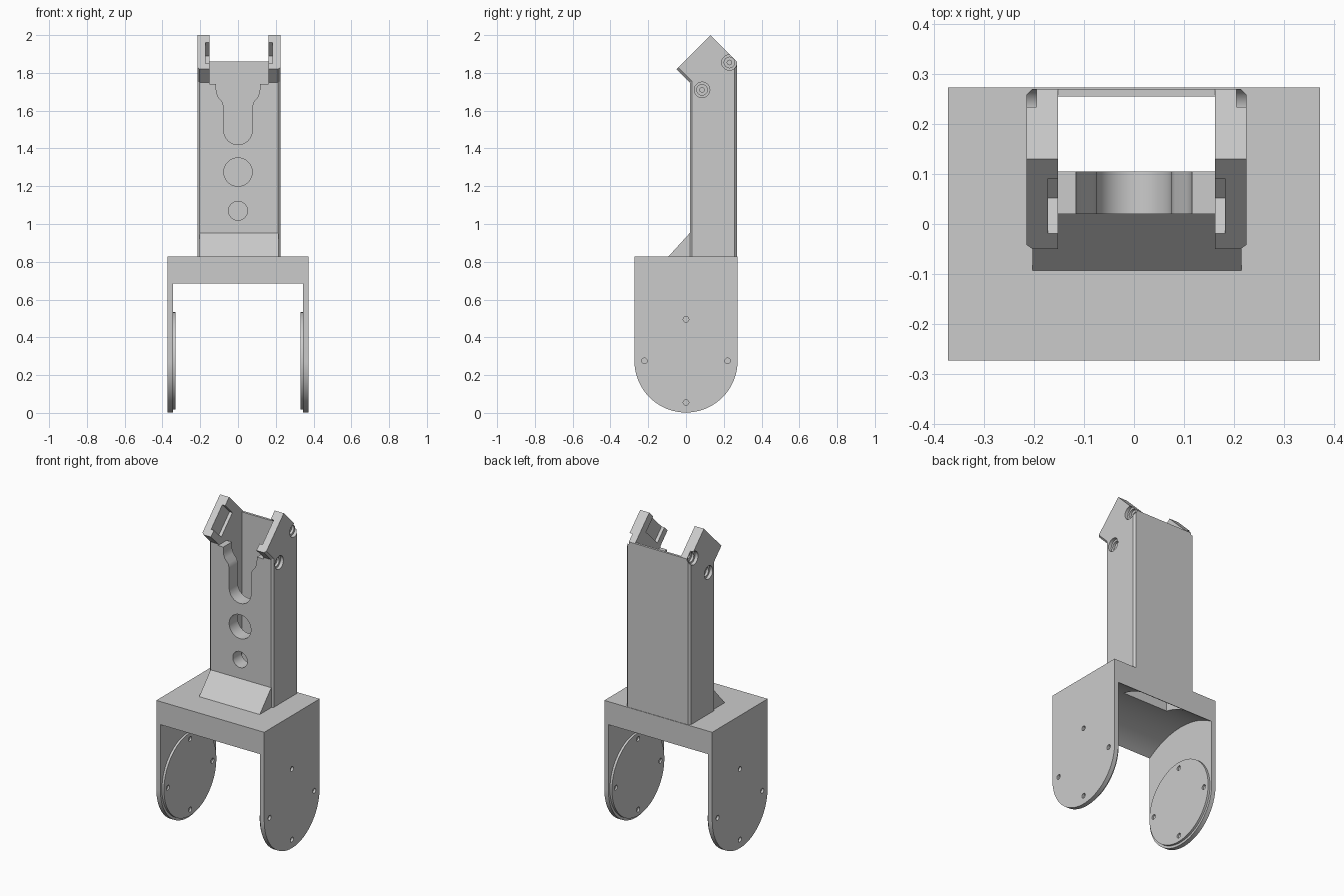
import bpy, bmesh, math
from mathutils import Matrix

if "Cube" in bpy.data.objects:
    bpy.data.objects.remove(bpy.data.objects["Cube"], do_unlink=True)

grey = bpy.data.materials.new("plain grey")
grey.use_nodes = True
grey.diffuse_color = (0.6, 0.6, 0.6, 1)
grey.node_tree.nodes["Principled BSDF"].inputs["Base Color"].default_value = (0.6, 0.6, 0.6, 1)


def prism(name, pts, axis, lo, hi, bevel=None):
    """Extrude a profile along x (points are y, z) or along y (points are x, z)."""
    bm = bmesh.new()
    place = (lambda p, d: (d, p[0], p[1])) if axis == "x" else (lambda p, d: (p[0], d, p[1]))
    face = bm.faces.new([bm.verts.new(place(p, lo)) for p in pts])
    new = bmesh.ops.extrude_face_region(bm, geom=[face])["geom"]
    for v in new:
        if isinstance(v, bmesh.types.BMVert):
            v.co["xy".index(axis)] = hi
    bmesh.ops.recalc_face_normals(bm, faces=bm.faces)
    if bevel:
        edges = [e for e in bm.edges if bevel(e)]
        bmesh.ops.bevel(bm, geom=edges, offset=0.012, segments=1, affect="EDGES")
    mesh = bpy.data.meshes.new(name)
    bm.to_mesh(mesh)
    bm.free()
    mesh.materials.append(grey)
    ob = bpy.data.objects.new(name, mesh)
    bpy.context.collection.objects.link(ob)
    return ob


def circle(a, b, r, n=64):
    return [(a + r * math.cos(2 * math.pi * i / n), b + r * math.sin(2 * math.pi * i / n))
            for i in range(n)]


def rect(a0, a1, b0, b1):
    return [(a0, b0), (a1, b0), (a1, b1), (a0, b1)]


def cut(ob, cutter):
    bpy.context.view_layer.objects.active = ob
    mod = ob.modifiers.new("cut", "BOOLEAN")
    mod.operation = "DIFFERENCE"
    mod.solver = "EXACT"
    mod.object = cutter
    bpy.ops.object.modifier_apply(modifier=mod.name)
    bpy.data.objects.remove(cutter, do_unlink=True)


PIVOT, R = 0.275, 0.273        # fork pivot height and end radius
MID, HALF, INNER = 0.005, 0.22, 0.157   # tower centre, half width, shaft half width


def shaft():
    return prism("shaft_cutter", rect(0.105, 0.255, 0.3, 2.5), "x", MID - INNER, MID + INNER)


# Fork: rounded side outline hollowed by a cylinder around the pivot
arc = [(R * math.cos(t), PIVOT + R * math.sin(t))
       for t in [math.pi + math.pi * i / 48 for i in range(49)]]
fork = prism("fork", arc + [(R, 0.828), (-R, 0.828)], "x", -0.372, 0.372)
cut(fork, prism("clearance_cutter", circle(0, PIVOT, 0.492, 128), "x", -0.344, 0.344))
cut(fork, shaft())

# Raised discs inside each fork arm, with blind screw holes on both faces
parts = [fork]
for side, label in ((1, "left"), (-1, "right")):
    disc = prism(label + "_pivot_disc", circle(0, PIVOT, 0.258), "x",
                 *sorted((side * 0.330, side * 0.3442)))
    for i in range(4):
        y = 0.22 * math.cos(i * math.pi / 2)
        z = PIVOT + 0.22 * math.sin(i * math.pi / 2)
        for ob, a, b in ((fork, 0.357, 0.4), (disc, 0.32, 0.341)):
            cut(ob, prism("screw_cutter", circle(y, z, 0.015, 20), "x",
                          *sorted((side * a, side * b))))
    parts.append(disc)

# Tower: side outline with an angled head, front and back corners chamfered
outline = [(0.02, 0.828), (0.27, 0.828), (0.27, 1.86), (0.13, 2.0), (-0.05, 1.82), (0.02, 1.75)]


def corner_edge(e):
    a, b = (v.co for v in e.verts)
    along_side = abs(a.x - b.x) < 1e-4
    mid = (a + b) / 2
    upright = abs(a.y - b.y) < 1e-4
    return along_side and (upright or mid.y < 0)


tower = prism("tower", outline, "x", MID - HALF, MID + HALF, corner_edge)
cut(tower, shaft())
cut(tower, prism("head_gap_cutter", rect(-0.3, 0.255, 1.74, 2.5), "x", MID - INNER, MID + INNER))
cut(tower, prism("back_top_cutter", rect(0.2, 0.4, 1.86, 2.5), "x", MID - INNER, MID + INNER))

# Keyhole slot and two round holes in the front wall
flare = [(0.075, 1.62), (0.082, 1.645), (0.105, 1.672), (0.115, 1.70), (0.118, 1.9)]
bowl = [(0.075 * math.cos(t), 1.495 + 0.075 * math.sin(t))
        for t in [math.pi + math.pi * i / 32 for i in range(33)]]
slot = bowl + flare + [(-x, z) for x, z in reversed(flare)]
cut(tower, prism("slot_cutter", slot, "y", -0.2, 0.15))
for z, r in ((1.275, 0.075), (1.07, 0.05)):
    cut(tower, prism("front_hole_cutter", circle(0, z, r), "y", -0.2, 0.15))

# Stepped screw recesses outside and angled pockets inside each head cheek
for side in (1, -1):
    outer = MID + side * HALF
    for y, z in ((0.085, 1.71), (0.23, 1.855)):
        for r, depth in ((0.041, 0.02), (0.028, 0.035), (0.012, 0.05)):
            cut(tower, prism("recess_cutter", circle(y, z, r, 40), "x",
                             *sorted((outer - side * depth, outer + side * 0.1))))
    pocket = prism("pocket_cutter", rect(-0.078, 0.078, -0.1, 0.1), "x",
                   *sorted((MID + side * 0.1, MID + side * 0.177)))
    pocket.data.transform(Matrix.Translation((0, 0.036, 1.906)) @ Matrix.Rotation(math.pi / 4, 4, "X"))
    cut(tower, pocket)
parts.append(tower)

# Sloped gusset at the foot of the tower
parts.append(prism("front_gusset", [(-0.093, 0.828), (0.021, 0.828), (0.021, 0.953)],
                   "x", -0.203, 0.215))

# Smooth the round walls and keep the edges crisp
bpy.ops.object.select_all(action="DESELECT")
for ob in parts:
    ob.select_set(True)
bpy.context.view_layer.objects.active = fork
bpy.ops.object.shade_smooth_by_angle(angle=math.radians(30))
